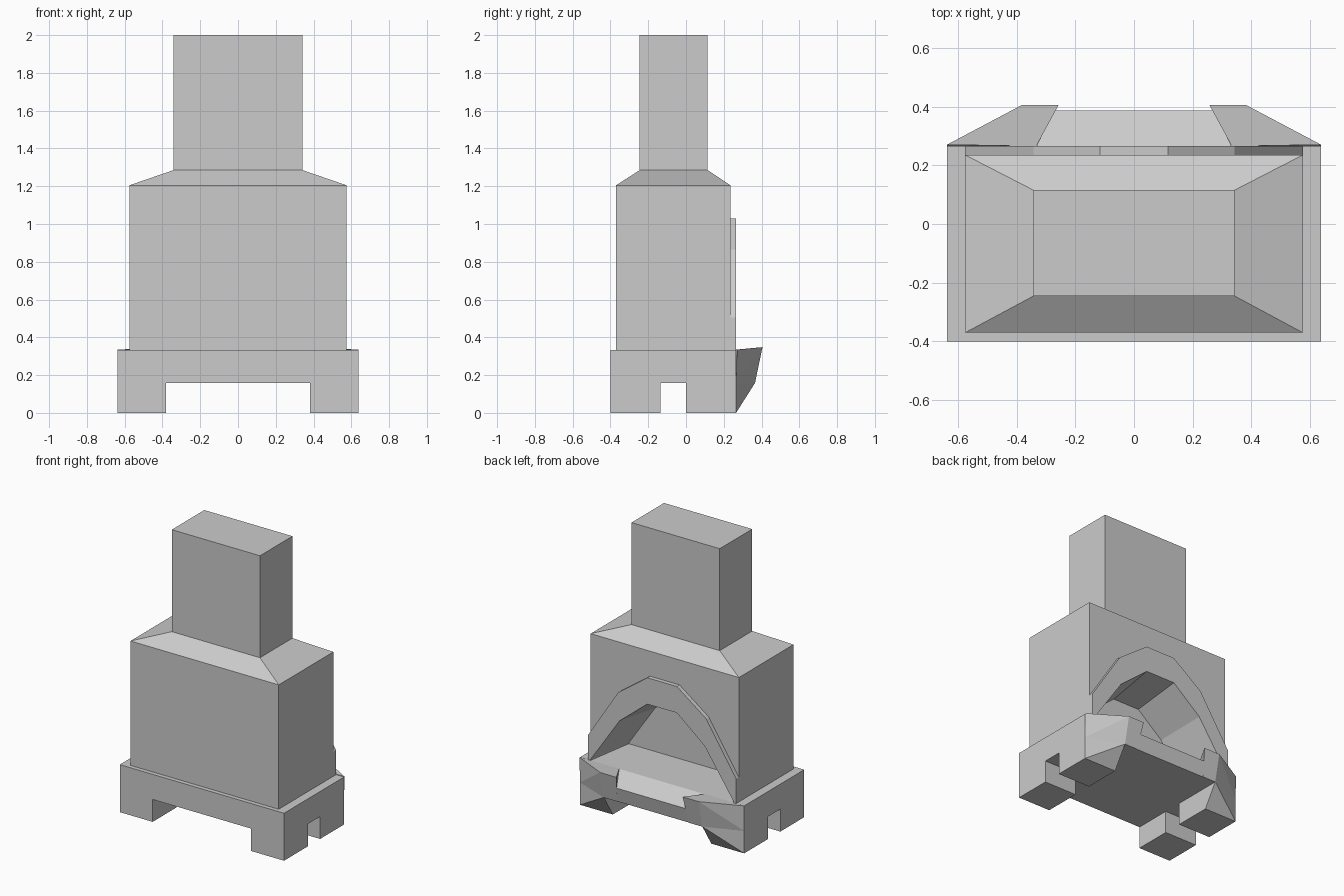
import bpy, bmesh

if "Cube" in bpy.data.objects:
    bpy.data.objects.remove(bpy.data.objects["Cube"])


def make(name, verts, faces):
    me = bpy.data.meshes.new(name)
    me.from_pydata(verts, [], faces)
    bm = bmesh.new()
    bm.from_mesh(me)
    bmesh.ops.recalc_face_normals(bm, faces=bm.faces[:])
    bm.to_mesh(me)
    bm.free()
    ob = bpy.data.objects.new(name, me)
    bpy.context.collection.objects.link(ob)
    return ob


def loft(name, rings):
    """Closed solid through equal-length rings of points."""
    n = len(rings[0])
    faces = [tuple(range(n)), tuple(range((len(rings) - 1) * n, len(rings) * n))]
    for r in range(len(rings) - 1):
        for i in range(n):
            j = (i + 1) % n
            faces.append((r * n + i, r * n + j, (r + 1) * n + j, (r + 1) * n + i))
    return make(name, [p for ring in rings for p in ring], faces)


def rect(x, y0, y1, z):
    return [(-x, y0, z), (x, y0, z), (x, y1, z), (-x, y1, z)]


def hull(name, pts):
    ob = make(name, pts, [])
    bm = bmesh.new()
    bm.from_mesh(ob.data)
    bmesh.ops.convex_hull(bm, input=bm.verts[:])
    bmesh.ops.recalc_face_normals(bm, faces=bm.faces[:])
    bmesh.ops.dissolve_limit(bm, angle_limit=0.02, verts=bm.verts[:], edges=bm.edges[:])
    bm.to_mesh(ob.data)
    bm.free()
    return ob


def cut(ob, cutter):
    cutter.hide_render = True
    cutter.display_type = 'WIRE'
    m = ob.modifiers.new("cut", 'BOOLEAN')
    m.operation, m.solver, m.object = 'DIFFERENCE', 'EXACT', cutter


def mirrored(half):
    """Mirror (x, z) points of the right half into a closed outline."""
    return half + [(-x, z) for x, z in reversed(half)]


def arch_ring(half, y, s=1.0):
    return [(x * s, y, 0.33 + (z - 0.33) * s) for x, z in mirrored(half)]


# Oven body, sloped shoulder and chimney in one shell
body = loft("oven_body", [
    rect(0.575, -0.37, 0.235, 0.33), rect(0.575, -0.37, 0.235, 1.205),
    rect(0.342, -0.245, 0.115, 1.285), rect(0.342, -0.245, 0.115, 2.0)])

# Raised arch surround on the back
outer = [(0.575, 0.33), (0.575, 0.505), (0.342, 0.865), (0.115, 1.03)]
surround = loft("arch_surround", [arch_ring(outer, 0.233), arch_ring(outer, 0.265)])

# Fire chamber, narrowing inwards
inner = [(0.555, 0.2), (0.555, 0.34), (0.33, 0.67), (0.115, 0.845)]
chamber = loft("chamber_cutter", [arch_ring(inner, -0.08, 0.9), arch_ring(inner, 0.4, 1.04)])
cut(body, chamber)
cut(surround, chamber)

# Base block with the gaps between the four feet cut away
base = loft("base", [rect(0.637, -0.4, 0.265, 0.0), rect(0.637, -0.4, 0.265, 0.333)])
cut(base, loft("front_gap_cutter", [rect(0.382, -0.6, 0.6, -0.2), rect(0.382, -0.6, 0.6, 0.157)]))
cut(base, loft("side_gap_cutter", [rect(0.9, -0.135, 0.0, -0.2), rect(0.9, -0.135, 0.0, 0.157)]))

# Sloped hearth sill between the two corner blocks
sill = [(0.265, 0.157), (0.363, 0.157), (0.387, 0.262), (0.265, 0.333)]
loft("hearth_sill", [[(x, y, z) for y, z in sill] for x in (-0.33, 0.33)])

# Flared corner blocks and the feet below them
for side, s in (("left", -1), ("right", 1)):
    block = [(0.637, 0.265, 0.157), (0.637, 0.27, 0.335), (0.382, 0.365, 0.157),
             (0.28, 0.365, 0.157), (0.382, 0.405, 0.348), (0.257, 0.405, 0.348),
             (0.333, 0.265, 0.335), (0.333, 0.265, 0.157)]
    foot = [(0.637, 0.265, 0.0), (0.382, 0.265, 0.0), (0.382, 0.265, 0.158),
            (0.382, 0.365, 0.158), (0.637, 0.265, 0.158)]
    hull(side + "_corner_block", [(s * x, y, z) for x, y, z in block])
    hull(side + "_flared_foot", [(s * x, y, z) for x, y, z in foot])
